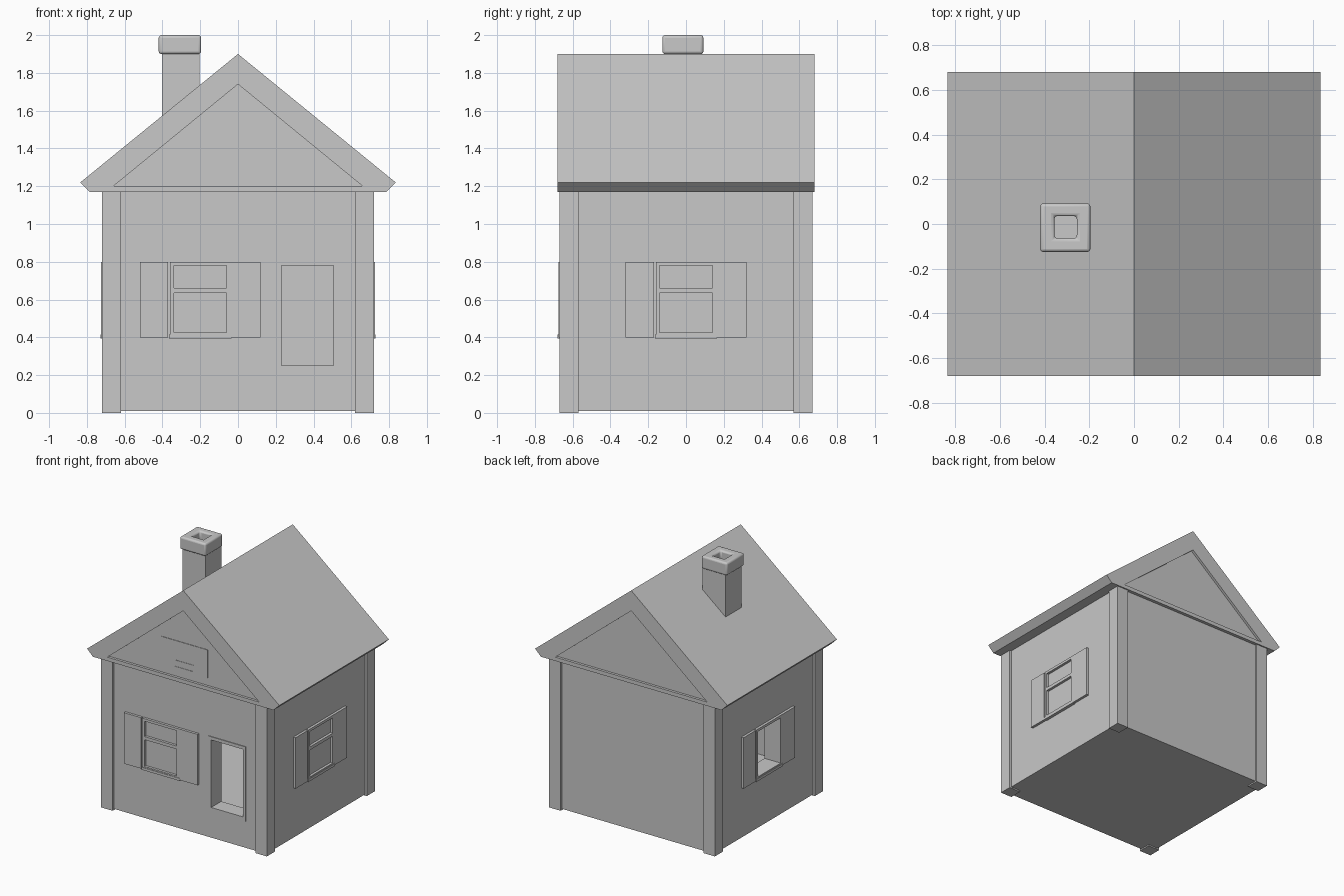
import bpy, bmesh
from math import radians
from mathutils import Matrix, Vector

cube = bpy.data.objects.get("Cube")
if cube:
    bpy.data.objects.remove(cube, do_unlink=True)

grey = bpy.data.materials.new("plain_grey")
grey.use_nodes = True
grey.diffuse_color = (0.58, 0.58, 0.58, 1)
grey.node_tree.nodes["Principled BSDF"].inputs["Base Color"].default_value = grey.diffuse_color


def finish(name, bm):
    bmesh.ops.recalc_face_normals(bm, faces=bm.faces)
    mesh = bpy.data.meshes.new(name)
    bm.to_mesh(mesh)
    bm.free()
    mesh.materials.append(grey)
    obj = bpy.data.objects.new(name, mesh)
    bpy.context.collection.objects.link(obj)
    return obj


def box(name, x, y, z, matrix=Matrix()):
    """Box from (min, max) ranges, placed by a matrix."""
    bm = bmesh.new()
    bmesh.ops.create_cube(bm, size=1)
    for v in bm.verts:
        v.co = matrix @ Vector([(a + b) / 2 + c * (b - a) for (a, b), c in zip((x, y, z), v.co)])
    return finish(name, bm)


def prism(name, profile, y0, y1):
    """Extrude an x-z outline along y."""
    bm = bmesh.new()
    face = bm.faces.new([bm.verts.new((x, y0, z)) for x, z in profile])
    new = bmesh.ops.extrude_face_region(bm, geom=[face])["geom"]
    verts = [g for g in new if isinstance(g, bmesh.types.BMVert)]
    bmesh.ops.translate(bm, verts=verts, vec=(0, y1 - y0, 0))
    return finish(name, bm)


def cut(obj, cutter):
    """Subtract the cutter and remove it."""
    cutter.hide_render = True
    mod = obj.modifiers.new("cut", "BOOLEAN")
    mod.operation, mod.solver, mod.object = "DIFFERENCE", "EXACT", cutter
    bpy.context.view_layer.objects.active = obj
    bpy.ops.object.modifier_apply(modifier=mod.name)
    bpy.data.objects.remove(cutter, do_unlink=True)


# Hollow walls with a doorway and one open window
WX, WY = 0.705, 0.655
walls = box("walls", (-WX, WX), (-WY, WY), (0.01, 1.18))
cut(walls, box("room_cutter", (-0.585, 0.585), (-0.535, 0.535), (0.22, 1.15)))
cut(walls, box("door_cutter", (0.23, 0.505), (-0.8, -0.5), (0.25, 0.78)))
cut(walls, box("window_cutter", (-0.8, -0.5), (-0.14, 0.14), (0.425, 0.78)))

# Corner posts
for sx in (-1, 1):
    for sy in (-1, 1):
        box("corner_post", sorted((sx * 0.62, sx * 0.72)), sorted((sy * 0.57, sy * 0.67)), (0, 1.18))

# Roof with a recessed gable at each end
roof = prism("roof", [(-0.785, 1.17), (0.785, 1.17), (0.835, 1.22), (0, 1.9), (-0.835, 1.22)], -0.68, 0.68)
gable = [(-0.66, 1.2), (0.66, 1.2), (0, 1.74)]
for s in (-1, 1):
    cut(roof, prism("gable_cutter", gable, s * 0.66, s * 0.8))

# Thin louvred vent on the front gable
box("gable_vent", (-0.2, 0.2), (-0.664, -0.655), (1.26, 1.48))
for z in (1.27, 1.32):
    box("vent_slat", (-0.08, 0.08), (-0.667, -0.66), (z, z + 0.008))

# Door frame
face = (-WY - 0.006, -WY + 0.01)
for x in ((0.205, 0.23), (0.505, 0.53)):
    box("door_jamb", x, face, (0.22, 0.805))
for z in ((0.78, 0.805), (0.22, 0.25)):
    box("door_rail", (0.23, 0.505), face, z)


def window(origin, angle, crossbar):
    """Framed window with shutters; local -y points outward."""
    m = Matrix.Translation(origin) @ Matrix.Rotation(radians(angle), 4, "Z")
    depth = (-0.02, 0.01)
    box("left_shutter", (-0.32, -0.17), depth, (0.4, 0.8), m)
    box("right_shutter", (0.16, 0.32), depth, (0.4, 0.8), m)
    for s in (-1, 1):
        box("window_stile", sorted((s * 0.14, s * 0.16)), depth, (0.4, 0.8), m)
    rails = [(0.4, 0.425), (0.78, 0.8)] + ([(0.635, 0.66)] if crossbar else [])
    for z in rails:
        box("window_rail", (-0.14, 0.14), depth, z, m)
    box("window_sill", (-0.165, 0.165), (-0.024, 0.01), (0.395, 0.415), m)


window((-0.2, -WY, 0), 0, True)
window((WX, 0, 0), 90, True)
window((-WX, 0, 0), -90, False)

# Chimney with a rounded, hollow cap
box("chimney_shaft", (-0.403, -0.205), (-0.112, 0.085), (1.3, 1.92))
cap = box("chimney_cap", (-0.42, -0.195), (-0.125, 0.092), (1.9, 2.0))
cut(cap, box("flue_cutter", (-0.356, -0.256), (-0.064, 0.036), (1.8, 2.1)))
bevel = cap.modifiers.new("rounding", "BEVEL")
bevel.width, bevel.segments = 0.014, 3
bpy.ops.object.select_all(action="DESELECT")
cap.select_set(True)
bpy.context.view_layer.objects.active = cap
bpy.ops.object.shade_smooth_by_angle()
